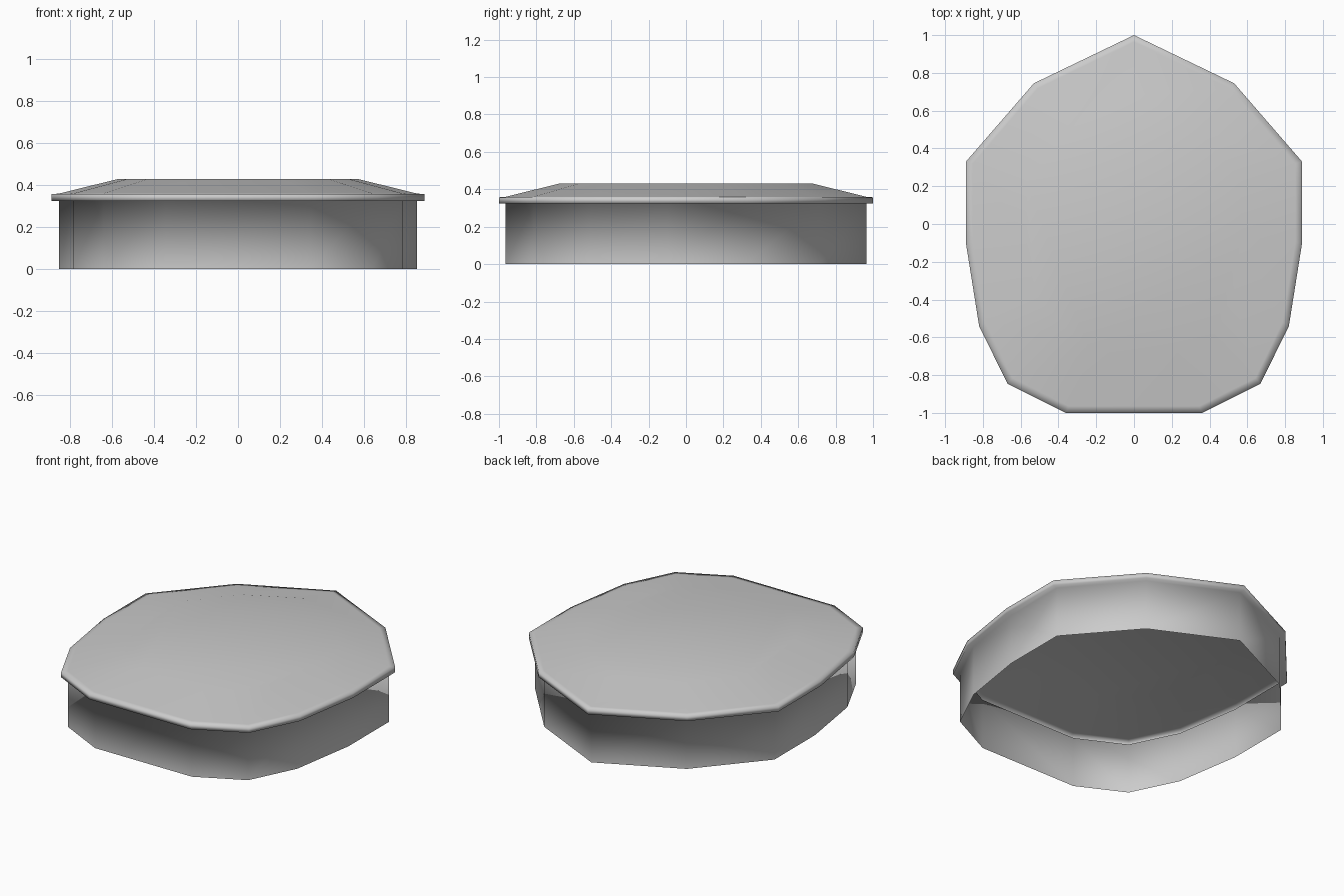
import bpy, bmesh

if "Cube" in bpy.data.objects:
    bpy.data.objects.remove(bpy.data.objects["Cube"])

# Half outline seen from above, back point to front edge
half = [(0.53, 0.745), (0.89, 0.33), (0.89, -0.10),
        (0.82, -0.54), (0.67, -0.845), (0.36, -1.0)]
outline = [(0, 1.0)] + half + [(-x, y) for x, y in reversed(half)]

# Rings from the open bottom to the lid: (inset from rim, height)
rings = [(0.036, 0.0), (0.036, 0.324), (0.0, 0.324),
         (0.0, 0.357), (0.036, 0.36), (0.32, 0.43)]

bm = bmesh.new()
loops = []
for d, z in rings:
    sx, sy = 1 - d / 0.89, 1 - d
    loops.append([bm.verts.new((x * sx, y * sy, z)) for x, y in outline])

# Wall, projecting rim and sloping lid edge
n = len(outline)
for a, b in zip(loops, loops[1:]):
    for i in range(n):
        j = (i + 1) % n
        bm.faces.new((a[j], a[i], b[i], b[j]))

# Flat lid top; underside stays open
bm.faces.new(list(reversed(loops[-1])))
for f in bm.faces:
    f.smooth = True

mesh = bpy.data.meshes.new("lidded_shell")
bm.to_mesh(mesh)
bm.free()
obj = bpy.data.objects.new("lidded_shell", mesh)
bpy.context.collection.objects.link(obj)
